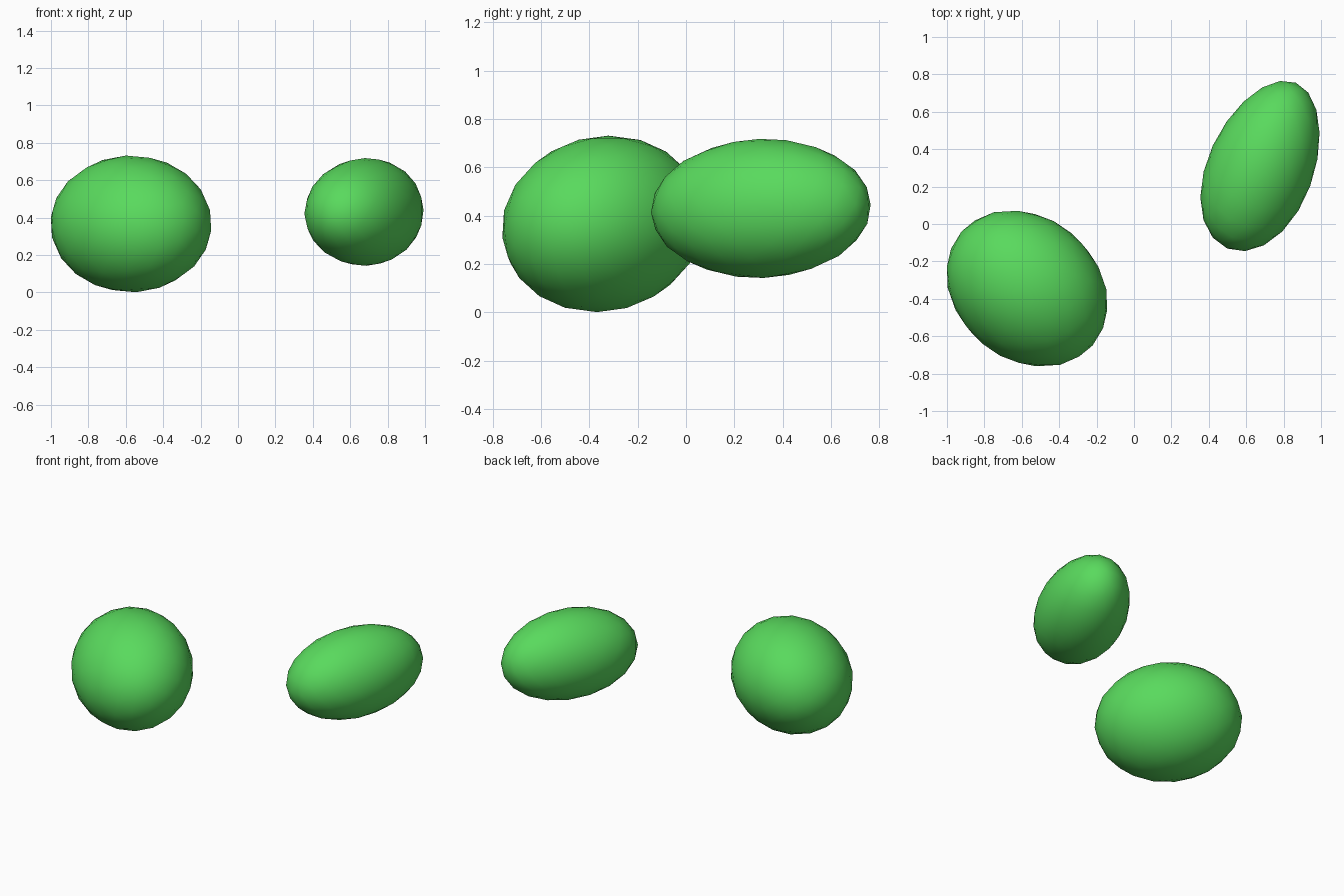
import bpy
from math import radians

cube = bpy.data.objects.get("Cube")
if cube:
    bpy.data.objects.remove(cube, do_unlink=True)

# One green for both pebbles
green = bpy.data.materials.new("leaf_green")
green.use_nodes = True
colour = (0.10, 0.70, 0.11, 1)
green.diffuse_color = colour
green.node_tree.nodes["Principled BSDF"].inputs["Base Color"].default_value = colour


def pebble(name, centre, radii, tilt, taper=0):
    """Squashed, tilted ball whose width shrinks along its long axis."""
    bpy.ops.mesh.primitive_ico_sphere_add(
        subdivisions=3, radius=1, location=centre,
        rotation=[radians(angle) for angle in tilt])
    obj = bpy.context.object
    obj.name = name
    for vert in obj.data.vertices:
        x, y, z = vert.co
        vert.co = (x * radii[0], y * radii[1] * (1 - taper * x), z * radii[2])
    obj.data.materials.append(green)
    obj.data.shade_smooth()


# Rounder pebble on the model's right, towards the front
pebble("right_pebble", (-0.572, -0.345, 0.366), (0.466, 0.386, 0.36), (27, 4.5, -41))

# Longer pebble on the model's left, towards the back, broader at its front end
pebble("left_pebble", (0.682, 0.312, 0.43), (0.48, 0.282, 0.288), (0, -2, 67.5), taper=0.07)
